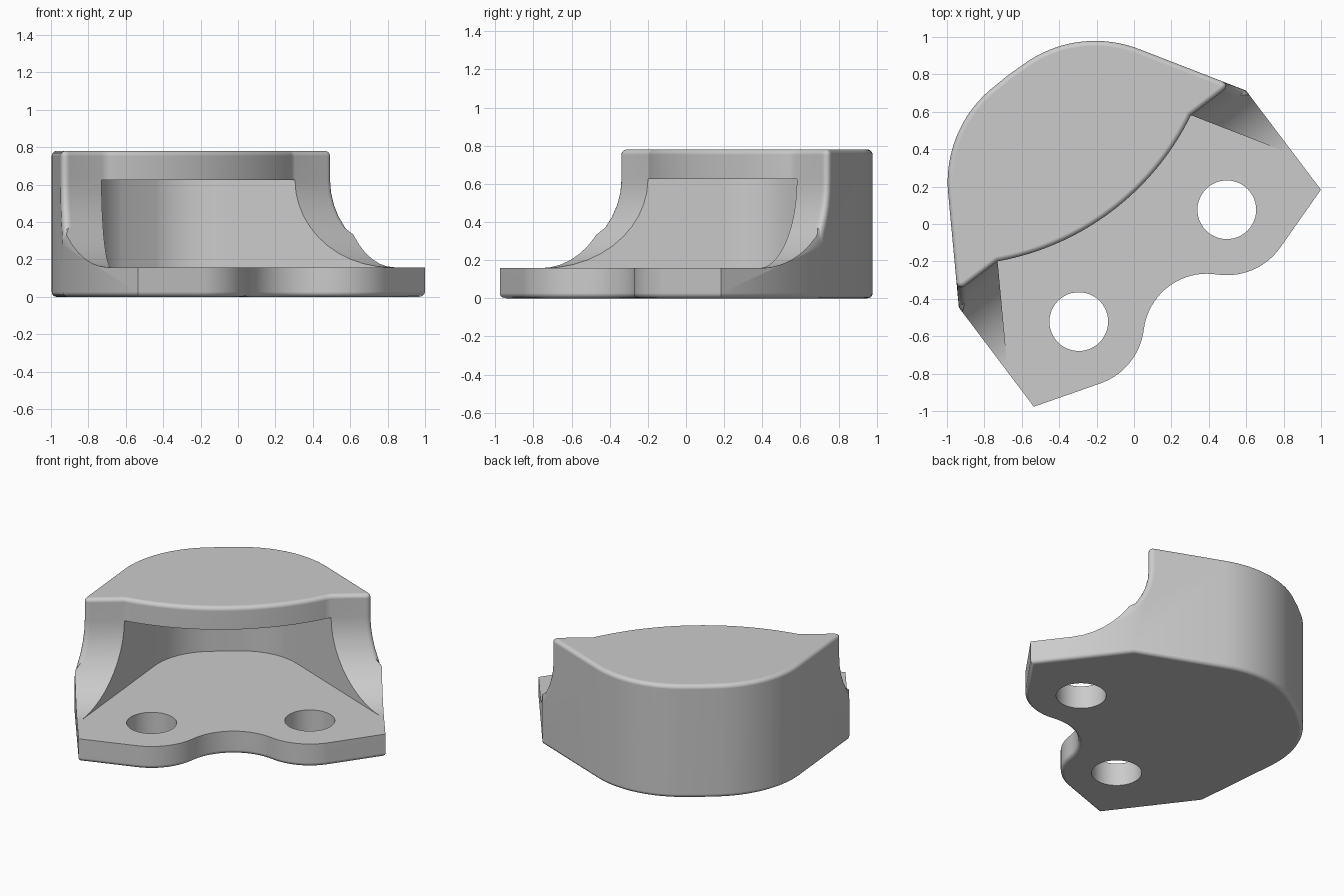
import bpy, bmesh
from math import sin, cos, radians, hypot
from mathutils import Matrix

cube = bpy.data.objects.get("Cube")
if cube:
    bpy.data.objects.remove(cube)

HEIGHT, FLOOR, LIP = 0.78, 0.158, 0.625
HOLE_U, HOLE_V = 0.496, -0.233
WING_V, WING_U = 0.286, 0.648      # front face of the side wings
BACK_U, BACK_V = 0.087, 0.393      # centre of the rounded back


def arc(cx, cy, r, a0, a1, n):
    angles = [radians(a0 + (a1 - a0) * i / n) for i in range(n + 1)]
    return [(cx + r * cos(a), cy + r * sin(a)) for a in angles]


def mirrored(half):
    return half + [(-u, v) for u, v in reversed(half) if abs(u) > 1e-5]


def prism(name, pts, lo, hi, across=False):
    """Extrude a profile along z, or along x when it is given as (y, z)."""
    bm = bmesh.new()
    place = (lambda p: (lo, p[0], p[1])) if across else (lambda p: (p[0], p[1], lo))
    face = bm.faces.new([bm.verts.new(place(p)) for p in pts])
    ext = bmesh.ops.extrude_face_region(bm, geom=[face])
    verts = [g for g in ext["geom"] if isinstance(g, bmesh.types.BMVert)]
    step = (hi - lo, 0, 0) if across else (0, 0, hi - lo)
    bmesh.ops.translate(bm, vec=step, verts=verts)
    bmesh.ops.recalc_face_normals(bm, faces=bm.faces)
    mesh = bpy.data.meshes.new(name)
    bm.to_mesh(mesh)
    bm.free()
    obj = bpy.data.objects.new(name, mesh)
    bpy.context.collection.objects.link(obj)
    return obj


def activate(obj):
    bpy.ops.object.select_all(action="DESELECT")
    obj.select_set(True)
    bpy.context.view_layer.objects.active = obj


def carve(obj, cutter):
    mod = obj.modifiers.new("cut", "BOOLEAN")
    mod.operation, mod.solver, mod.object = "DIFFERENCE", "EXACT", cutter
    activate(obj)
    bpy.ops.object.modifier_apply(modifier=mod.name)
    bpy.data.objects.remove(cutter)


# Body: two-lobed front, straight sides, rounded back
outline = arc(0, -0.713, 0.34, 90, 44.06, 10)
outline += arc(HOLE_U, HOLE_V, 0.35, -135.94, -72.2, 14)[1:]
outline += [(0.962, -0.451), (0.962, 0.214)]
outline += arc(BACK_U, BACK_V, 0.65, 31.7, 86, 16) + [(0, 1.046)]
body = prism("cover_body", mirrored(outline), 0, HEIGHT)

# Sweeping concave cut that shapes the side wings, with a step at the body corner
radius = LIP - FLOOR
sweep = arc(-0.181, LIP, radius, -90, -32.24, 7) + arc(-0.181, LIP, radius, -32.24, 0, 4)[1:]
carve(body, prism("wing_cutter", [(-1.5, FLOOR)] + sweep + [(-1.5, LIP)], -1.5, 1.5, True))

# Upper cut leaving a lip that bows forward
R = 1.432
lip = [(-u, v) for u, v in arc(0, 0.131 + R, R, -90 - 26.9, -90 + 26.9, 32)]
lip[0], lip[-1] = (WING_U, WING_V), (-WING_U, WING_V)
front = [(-1.5, WING_V), (-1.5, -1.5), (1.5, -1.5), (1.5, WING_V)]
carve(body, prism("lip_cutter", front + lip, LIP, 1))

# Pocket under the lip, parallel to the outer wall
pocket = [(0, -1.5), (1.103, -1.5), (1.103, -0.45)]
pocket += arc(BACK_U, BACK_V, 0.421, 31.7, 86, 16) + [(0, 0.816)]
carve(body, prism("pocket_cutter", mirrored(pocket), FLOOR, LIP))

# Screw holes
for side in (-1, 1):
    ring = arc(side * HOLE_U, HOLE_V, 0.157, 0, 360, 48)[:-1]
    carve(body, prism("hole_cutter", ring, -0.5, 0.5))

bm = bmesh.new()
bm.from_mesh(body.data)
bmesh.ops.remove_doubles(bm, verts=bm.verts, dist=0.001)
bmesh.ops.dissolve_limit(bm, angle_limit=radians(0.5), verts=bm.verts, edges=bm.edges)


def on_rim(p):
    bottom = p.z < 0.001 and hypot(abs(p.x) - HOLE_U, p.y - HOLE_V) > 0.2
    return bottom or p.z > HEIGHT - 0.001


def on_wing(p):
    outer = abs(p.x) * 0.8506 + p.y * 0.5257 > 0.92
    return outer and 0.212 < p.y < 0.29 and p.z > 0.36


def round_edges(test, offset):
    edges = [e for e in bm.edges
             if len(e.link_faces) == 2 and e.calc_face_angle(0) > radians(30)
             and all(test(v.co) for v in e.verts)]
    bmesh.ops.bevel(bm, geom=edges, offset=offset, segments=5, profile=0.5,
                    affect="EDGES", clamp_overlap=False)


# Rounded outer wing edges, then the top and bottom rims
round_edges(on_wing, 0.054)
round_edges(on_rim, 0.027)
bmesh.ops.recalc_face_normals(bm, faces=bm.faces)

# Turn the part to its resting direction
turn = Matrix.Translation((-0.04, -0.037, 0)) @ Matrix.Rotation(radians(37.08), 4, "Z")
bmesh.ops.transform(bm, matrix=turn, verts=bm.verts)
bm.to_mesh(body.data)
bm.free()

grey = bpy.data.materials.new("light_grey")
grey.use_nodes = True
grey.diffuse_color = (0.6, 0.6, 0.6, 1)
grey.node_tree.nodes["Principled BSDF"].inputs["Base Color"].default_value = (0.6, 0.6, 0.6, 1)
body.data.materials.clear()
body.data.materials.append(grey)

activate(body)
bpy.ops.object.shade_smooth_by_angle(angle=radians(32))
weighted = body.modifiers.new("weighted_normals", "WEIGHTED_NORMAL")
weighted.keep_sharp = True
